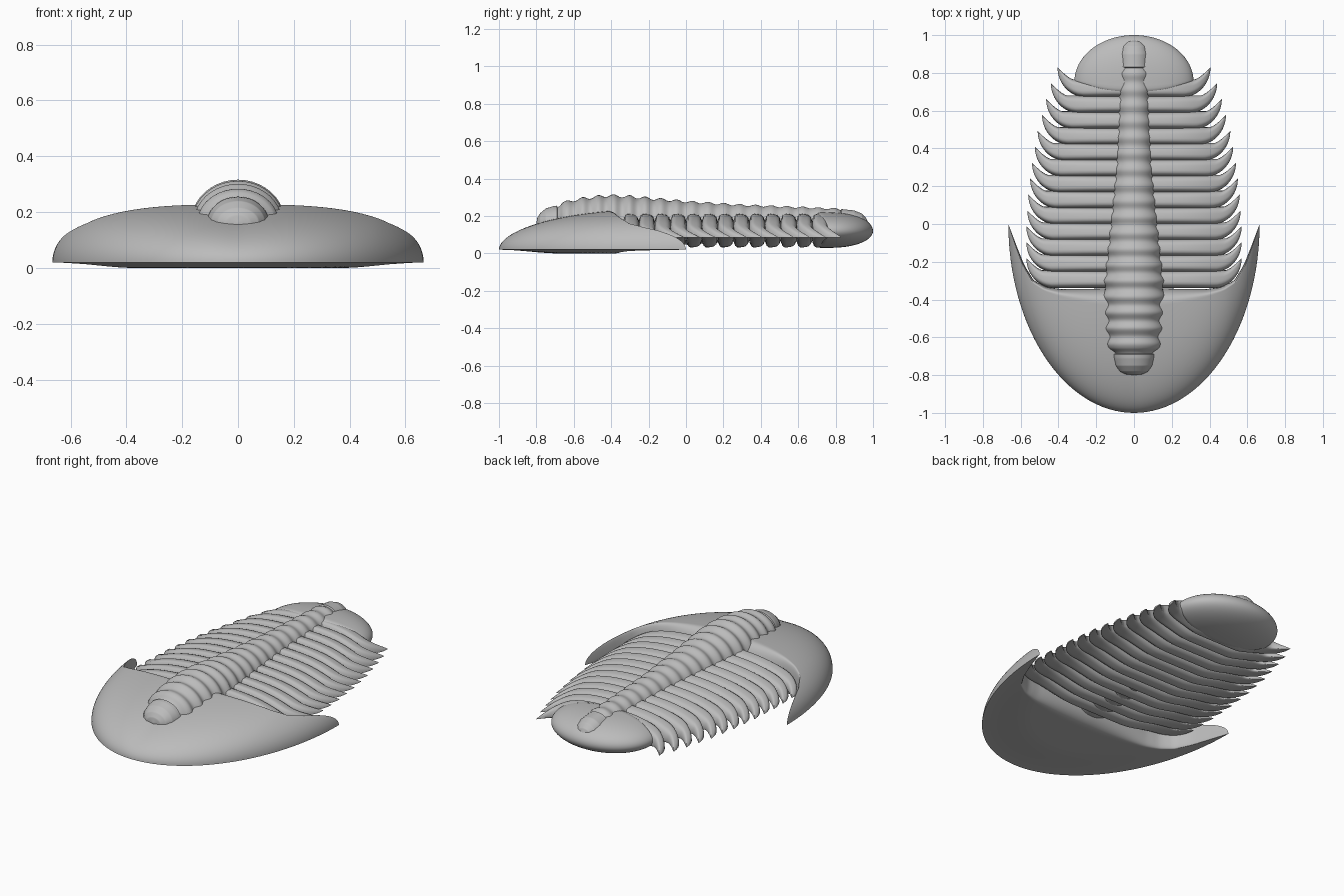
import bpy, bmesh, math

if "Cube" in bpy.data.objects:
    bpy.data.objects.remove(bpy.data.objects["Cube"])

mat = bpy.data.materials.new("stone_grey")
mat.diffuse_color = (0.5, 0.5, 0.5, 1)
mat.use_nodes = True
mat.node_tree.nodes["Principled BSDF"].inputs["Base Color"].default_value = mat.diffuse_color


def finish(name, bm, angle=45):
    bmesh.ops.remove_doubles(bm, verts=bm.verts, dist=0.0002)
    bmesh.ops.recalc_face_normals(bm, faces=bm.faces)
    me = bpy.data.meshes.new(name)
    bm.to_mesh(me)
    bm.free()
    me.materials.append(mat)
    ob = bpy.data.objects.new(name, me)
    bpy.context.collection.objects.link(ob)
    bpy.ops.object.select_all(action='DESELECT')
    ob.select_set(True)
    bpy.context.view_layer.objects.active = ob
    bpy.ops.object.shade_smooth_by_angle(angle=math.radians(angle))
    return ob


def skin(bm, rings):
    n = len(rings[0])
    vs = [[bm.verts.new(p) for p in r] for r in rings]
    for a, b in zip(vs, vs[1:]):
        for j in range(n):
            bm.faces.new((a[j], a[(j + 1) % n], b[(j + 1) % n], b[j]))


def plate(name, front, rear, top, bottom, nu, nv):
    """Closed shell between a front and a rear edge curve, u in -1..1."""
    rings = []
    ts = [0.5 - 0.5 * math.cos(math.pi * j / nv) for j in range(nv + 1)]
    for i in range(nu + 1):
        u = math.sin(math.pi / 2 * (2 * i / nu - 1))
        f, r = front(u), rear(u)
        pts = [(f[0] + (r[0] - f[0]) * t, f[1] + (r[1] - f[1]) * t, t) for t in ts]
        ring = [(x, y, top(x, y, t)) for x, y, t in pts]
        ring += [(x, y, bottom(x, y, t)) for x, y, t in reversed(pts[1:-1])]
        rings.append(ring)
    bm = bmesh.new()
    skin(bm, rings)
    return finish(name, bm)


def clamp(v):
    return max(0.0, min(1.0, v))


def smooth(v):
    v = clamp(v)
    return v * v * (3 - 2 * v)


def lerp_table(tab, y, k):
    for a, b in zip(tab, tab[1:]):
        if y <= b[0]:
            return a[k] + (b[k] - a[k]) * clamp((y - a[0]) / (b[0] - a[0]))
    return tab[-1][k]


# head shield with swept-back cheek spines
REAR = [(0, 0, -.34), (.6, .38, -.345), (.7, .46, -.335), (.77, .53, -.30),
        (.84, .58, -.22), (.91, .62, -.12), (1, .665, 0)]


def head_front(u):
    a = u * math.pi / 2
    return .665 * math.sin(a), -math.cos(a)


def head_rear(u):
    s = abs(u)
    return (math.copysign(lerp_table(REAR, s, 1), u), lerp_table(REAR, s, 2))


def rear_close(t):
    e = clamp((t - .88) / .12)
    return math.sqrt(max(0, 1 - e * e))


def head_top(x, y, t):
    rho = min(1, math.hypot(x / .665, y))
    n = 2 + 1.5 * clamp(abs(x) / .5)
    h = .225 * math.sqrt(max(0, 1 - rho ** n))
    return .02 + h * (.35 + .65 * rear_close(t))


def head_bottom(x, y, t):
    rho = min(1, math.hypot(x / .665, y))
    n = 2 + 1.5 * clamp(abs(x) / .5)
    h = .225 * math.sqrt(max(0, 1 - rho ** n))
    low = .02 - .02 * smooth((1 - rho) * 3)
    return low + (.02 + .35 * h - low) * (1 - rear_close(t))


plate("head_shield", head_front, head_rear, head_top, head_bottom, 96, 40)

# thirteen overlapping body segments, each with curved pointed tips
TIPS = [.57, .57, .57, .565, .56, .55, .54, .525, .51, .487, .465, .44, .405]


def segment(i, xt):
    y0 = -.34 + .0842 * i

    def front(u):
        s = abs(u)
        q = clamp((s - .7) / .3) * math.pi / 2
        x = (xt - .15) * min(1, s / .7) + .15 * math.sin(q)
        return math.copysign(x, u), y0 + .16 * (1 - math.cos(q))

    def rear(u):
        s = abs(u)
        q = clamp((s - .7) / .3)
        x = (xt - .085) * min(1, s / .7) + .085 * q
        return math.copysign(x, u), y0 + .095 + .065 * q ** 1.4

    def bulge(t):
        return math.sqrt(max(0, 1 - (1 - 2 * t) ** 4)) * (1.04 - .16 * t)

    def mid(k):
        return .085 + .035 * smooth((1 - k) / .5)

    def top(x, y, t):
        k = min(1, abs(x) / xt)
        hi = .085 + .13 * (1 - k ** 3) ** .8
        return mid(k) + (hi - mid(k)) * bulge(t)

    def bottom(x, y, t):
        k = min(1, abs(x) / xt)
        lo = .085 - .055 * smooth((.88 - k) / .6)
        return mid(k) + (min(lo, mid(k)) - mid(k)) * bulge(t)

    plate("body_segment_%02d" % (i + 1), front, rear, top, bottom, 64, 12)


for i, xt in enumerate(TIPS):
    segment(i, xt)


# tail shield
def tail_front(u):
    return .315 * u, .67 + .085 * abs(u) ** 2.5


def tail_rear(u):
    return .315 * u, .755 + .245 * math.sqrt(max(0, 1 - u * u))


def tail_h(x, y, t):
    rho = min(1, math.hypot(x / .315, max(0, y - .755) / .245))
    e = clamp((.14 - t) / .14)
    return math.sqrt(max(0, 1 - rho ** 2.3)) * math.sqrt(max(0, 1 - e * e))


plate("tail_shield", tail_front, tail_rear,
      lambda x, y, t: .12 + .1 * tail_h(x, y, t),
      lambda x, y, t: .12 - .09 * tail_h(x, y, t), 64, 24)

# ringed central lobe: y, half width, top height
LOBE = [(-.8, .0, .162), (-.795, .045, .19), (-.78, .075, .215), (-.75, .097, .24),
        (-.71, .108, .253), (-.685, .112, .256), (-.66, .143, .278), (-.55, .16, .302),
        (-.42, .17, .318), (-.3, .168, .312), (0, .137, .284), (.3, .107, .264),
        (.6, .092, .252), (.8, .088, .243), (.84, .08, .236), (.9, .078, .23),
        (.94, .065, .213), (.963, .04, .19), (.975, 0, .162)]
rings = []
N = 300
for i in range(N + 1):
    y = -.8 + 1.775 * (.5 - .5 * math.cos(math.pi * i / N))
    rx, rz = lerp_table(LOBE, y, 1), lerp_table(LOBE, y, 2) - .16
    if -.69 < y < .83:
        g = 1 - .1 * math.cos(math.pi * (y + .4275) / .0842 - math.pi * .0) ** 2
        rx, rz = rx * g, rz * g
    ring = []
    for j in range(40):
        a = 2 * math.pi * j / 40
        z = math.sin(a) * (rz if math.sin(a) > 0 else min(rz, .122))
        ring.append((rx * math.cos(a), y, .16 + z))
    rings.append(ring)
bm = bmesh.new()
skin(bm, rings)
finish("central_lobe", bm, 60)
